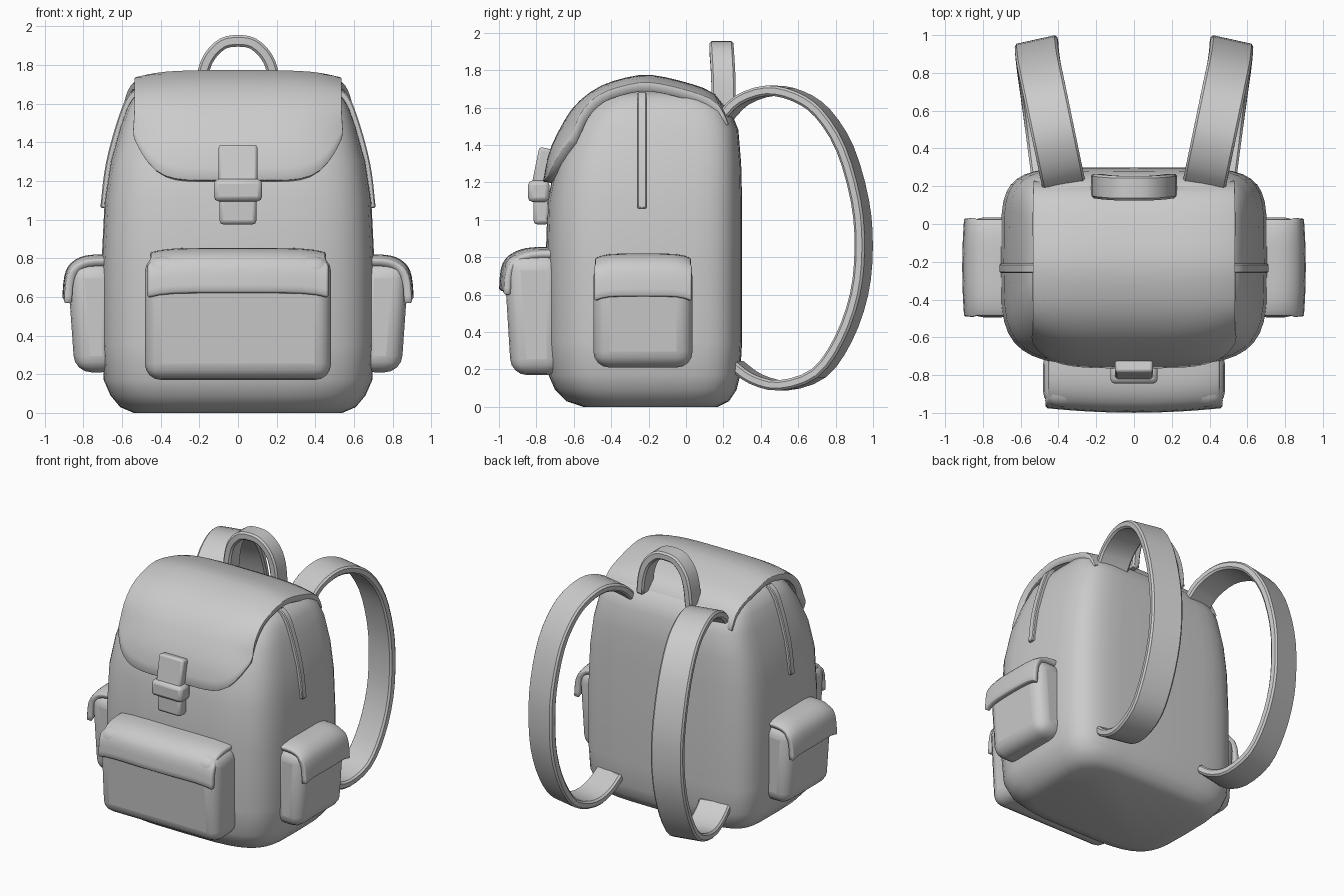
import bpy, bmesh, math
from mathutils import Vector, Matrix

cube = bpy.data.objects.get("Cube")
if cube:
    bpy.data.objects.remove(cube, do_unlink=True)

grey = bpy.data.materials.new("light_grey")
grey.use_nodes = True
COLOUR = (0.6, 0.6, 0.6, 1)
grey.diffuse_color = COLOUR
grey.node_tree.nodes["Principled BSDF"].inputs["Base Color"].default_value = COLOUR


def finish(name, bm, bevel=0.0, segments=2, thick=0.0, angle=35):
    """Turn a bmesh into a smooth object with optional thickness and bevel."""
    bmesh.ops.recalc_face_normals(bm, faces=bm.faces)
    me = bpy.data.meshes.new(name)
    bm.to_mesh(me)
    bm.free()
    ob = bpy.data.objects.new(name, me)
    bpy.context.collection.objects.link(ob)
    me.materials.append(grey)
    if thick:
        m = ob.modifiers.new("thickness", 'SOLIDIFY')
        m.thickness, m.offset = thick, 0
    if bevel:
        m = ob.modifiers.new("bevel", 'BEVEL')
        m.width, m.segments, m.limit_method = bevel, segments, 'ANGLE'
        m.angle_limit = math.radians(50)
    bpy.ops.object.select_all(action='DESELECT')
    ob.select_set(True)
    bpy.context.view_layer.objects.active = ob
    bpy.ops.object.shade_smooth_by_angle(angle=math.radians(angle))
    return ob


def grid(bm, rows, closed=False):
    """Skin rows of points; closed rows become a capped tube."""
    vs = [[bm.verts.new(p) for p in row] for row in rows]
    n = len(vs[0])
    for a, b in zip(vs, vs[1:]):
        for i in range(n if closed else n - 1):
            j = (i + 1) % n
            bm.faces.new((a[i], a[j], b[j], b[i]))
    if closed:
        bm.faces.new(vs[0])
        bm.faces.new(vs[-1])


def smooth_path(points, steps=3):
    """Catmull-Rom resampling of a coarse path."""
    p = [Vector(q) for q in points]
    p = [2 * p[0] - p[1]] + p + [2 * p[-1] - p[-2]]
    out = []
    for a, b, c, d in zip(p, p[1:], p[2:], p[3:]):
        for k in range(steps):
            t = k / steps
            out.append(0.5 * (2 * b + (c - a) * t + (2 * a - 5 * b + 4 * c - d) * t * t
                              + (3 * b - a - 3 * c + d) * t ** 3))
    return out + [p[-2]]


def ribbon(name, points, across, width, thick, bevel=0.012):
    """Strap of rectangular section swept along a path."""
    path = smooth_path(points)
    across = Vector(across).normalized()
    rows = []
    for i, p in enumerate(path):
        tangent = path[min(i + 1, len(path) - 1)] - path[max(i - 1, 0)]
        n = tangent.cross(across).normalized() * thick / 2
        w = across * width / 2
        rows.append([p + w + n, p - w + n, p - w - n, p + w - n])
    bm = bmesh.new()
    grid(bm, rows, True)
    return finish(name, bm, bevel, 1)


def box(name, lo, hi, bevel, tilt=0.0):
    bm = bmesh.new()
    lo, hi = Vector(lo), Vector(hi)
    bmesh.ops.create_cube(bm, size=1)
    bmesh.ops.scale(bm, vec=hi - lo, verts=bm.verts)
    bmesh.ops.rotate(bm, matrix=Matrix.Rotation(tilt, 3, 'X'), verts=bm.verts)
    bmesh.ops.translate(bm, vec=(lo + hi) / 2, verts=bm.verts)
    return finish(name, bm, bevel)


# main body: rounded sections (z, half width, front, back) lofted upward
SECTIONS = [(0, .54, -.55, .17), (.03, .61, -.64, .23), (.09, .66, -.70, .27),
            (.17, .695, -.735, .29), (.35, .705, -.75, .3), (.8, .705, -.75, .3),
            (1.1, .69, -.74, .3), (1.3, .66, -.70, .295), (1.48, .61, -.63, .28),
            (1.58, .575, -.56, .24), (1.65, .53, -.48, .16), (1.685, .45, -.4, .06)]
rows = []
for z, hx, front, back in SECTIONS:
    ring = []
    for i in range(40):
        t = math.tau * i / 40
        c, s = math.cos(t), math.sin(t)
        e = 2 / 5.5 if s > 0 else 2 / 4
        ring.append((hx * math.copysign(abs(c) ** e, c),
                     (front + back) / 2 + (back - front) / 2 * math.copysign(abs(s) ** e, s), z))
    rows.append(ring)
bm = bmesh.new()
grid(bm, rows, True)
finish("body", bm, angle=45)

# lid: curved sheet over the top with a rounded front edge
PROFILE = [(.205, 1.54), (.15, 1.645), (.03, 1.70), (-.19, 1.75), (-.34, 1.73), (-.47, 1.68),
           (-.58, 1.59), (-.65, 1.48), (-.71, 1.35), (-.74, 1.20)]
line = smooth_path([(0, y, z) for y, z in PROFILE], 4)
lengths = [0]
for a, b in zip(line, line[1:]):
    lengths.append(lengths[-1] + (b - a).length)


def along(d):
    for i in range(len(line) - 1):
        if d <= lengths[i + 1]:
            return line[i].lerp(line[i + 1], (d - lengths[i]) / (lengths[i + 1] - lengths[i]))
    return line[-1].copy()


rows = []
for i in range(25):
    s = math.sin(math.pi * (i / 24 - .5))
    reach = lengths[-1] - .27 * s ** 6
    col = []
    for k in range(21):
        p = along(reach * k / 20)
        front = min(1, max(0, (1.7 - p.z) / .2)) if p.y < -.2 else 0
        col.append(p + Vector((.53 * s, .06 * front * s ** 4, -.04 * s ** 4)))
    rows.append(col)
bm = bmesh.new()
grid(bm, rows)
finish("lid", bm, .012, 1, thick=.05)


def pocket(name, w, depth, z0, z1, lip, bow, place):
    """Rounded pouch with an overhanging flap, facing -y before placing."""
    bm = bmesh.new()
    bmesh.ops.create_cube(bm, size=1)
    bmesh.ops.scale(bm, vec=(2 * w, depth + .08, z1 - z0 - .04), verts=bm.verts)
    bmesh.ops.translate(bm, vec=(0, .04 - depth / 2, (z0 + z1 - .04) / 2), verts=bm.verts)
    for v in bm.verts:
        if v.co.z < lip and v.co.y < 0:
            v.co.y += .04
    pouch = finish(name, bm, .085, 4)
    # flap sheet bends over the top edge and hangs to the lip
    shape = smooth_path([(0, .04, z1 - .02), (0, -depth * .45, z1 - .025), (0, -depth * .82, z1 - .06),
                         (0, -depth + .005, z1 - .12), (0, -depth - .005, lip)])
    rows = []
    for i in range(13):
        s = math.sin(math.pi * (i / 12 - .5))
        rows.append([p + Vector((s * w * (.97 if p.z < z1 - .06 else .94), bow * s * s,
                                 -.025 * s ** 6)) for p in shape])
    bm = bmesh.new()
    grid(bm, rows)
    flap = finish(name + "_flap", bm, .012, 1, thick=.04)
    for ob in (pouch, flap):
        ob.matrix_world = place


pocket("front_pocket", .482, .235, .17, .855, .62, .025, Matrix.Translation((0, -.74, 0)))

for side, label in ((1, "left"), (-1, "right")):
    # side pocket
    pocket(label + "_pocket", .265, .185, .21, .82, .59, .01,
           Matrix.Translation((side * .70, -.23, 0)) @ Matrix.Rotation(side * math.pi / 2, 4, 'Z'))
    # seam strip down the side
    ribbon(label + "_seam_strip", [(side * x, -.235, z) for x, z in
           ((.51, 1.67), (.56, 1.625), (.60, 1.53), (.645, 1.38), (.675, 1.24), (.695, 1.06))],
           (0, 1, 0), .05, .035, .006)
    # shoulder strap loop
    LOOP = [(.2, 1.54), (.3, 1.64), (.45, 1.69), (.6, 1.66), (.73, 1.57), (.85, 1.38), (.93, 1.1),
            (.95, .85), (.925, .6), (.84, .36), (.71, .18), (.52, .115), (.37, .15), (.26, .23)]
    pts = []
    for y, z in LOOP:
        base = .37 if z > .9 else .42
        pts.append((side * (base + (.515 - base) * min(1, (y - .2) / .7)), y, z))
    ribbon(label + "_shoulder_strap", pts, (side, -.22, 0), .23, .055)

# carry handle arch
ribbon("carry_handle", [(-.2, .2, 1.6), (-.185, .2, 1.74), (-.15, .195, 1.84), (-.08, .19, 1.91),
       (0, .19, 1.925), (.08, .19, 1.91), (.15, .195, 1.84), (.185, .2, 1.74), (.2, .2, 1.6)],
       (0, 1, 0), .13, .06)

# buckle
box("buckle_plate", (-.1, -.805, 1.18), (.1, -.735, 1.385), .015, -.2)
box("buckle_block", (-.125, -.845, 1.095), (.125, -.73, 1.21), .025)
box("buckle_tongue", (-.095, -.815, .975), (.095, -.73, 1.12), .02)
